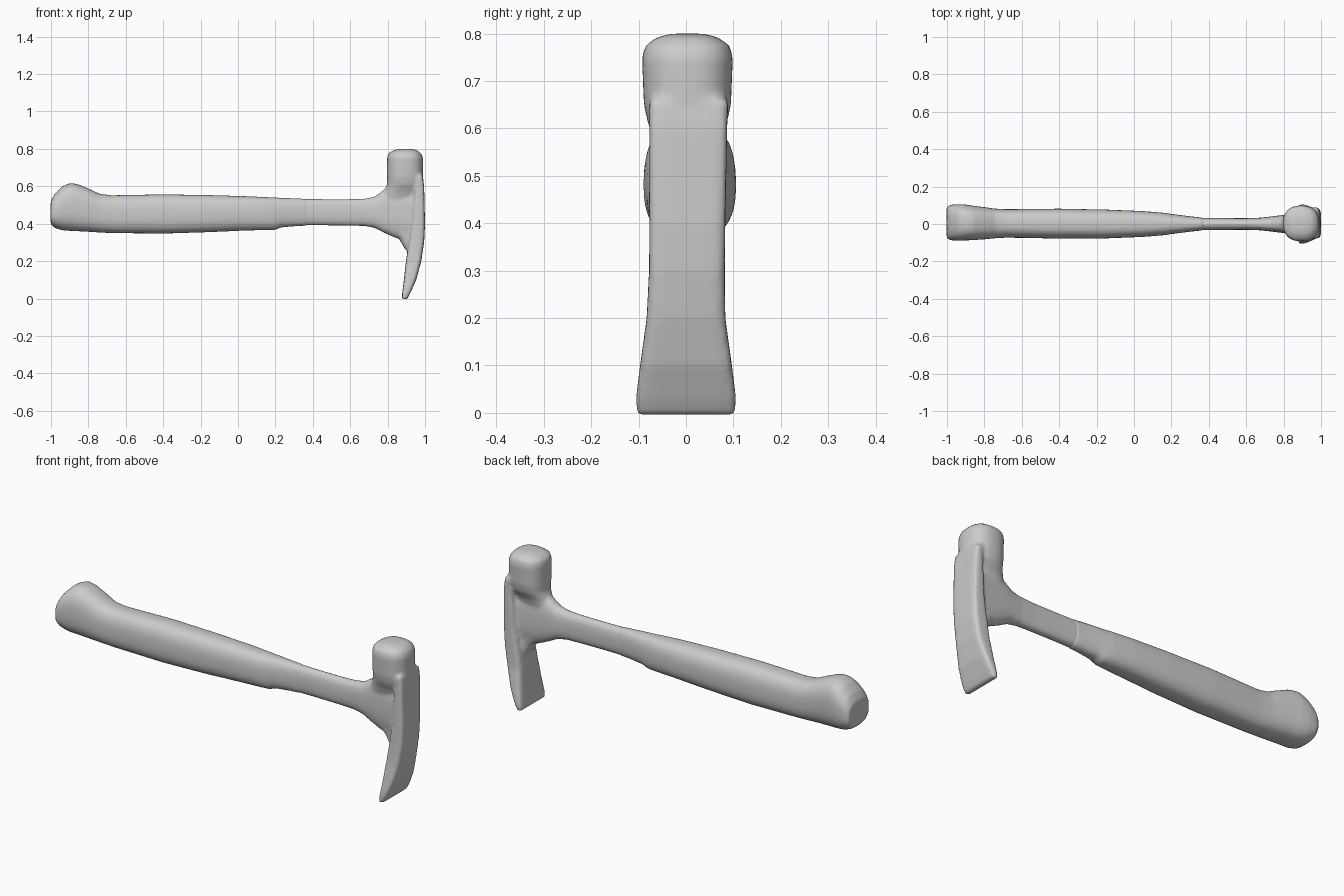
import bpy, bmesh, math

N = 40


def oval(a, b, power):
    """Points of a superellipse with half sizes a, b."""
    pts = []
    for i in range(N):
        t = 2 * math.pi * i / N
        c, s = math.cos(t), math.sin(t)
        pts.append((a * math.copysign(abs(c) ** (2 / power), c),
                    b * math.copysign(abs(s) ** (2 / power), s)))
    return pts


def loft(bm, sections, axis, power):
    """Skin sections (position, low, high, half width, y offset) along x or z."""
    rings = []
    for pos, lo, hi, hw, y in sections:
        mid, half = (lo + hi) / 2, (hi - lo) / 2
        ring = []
        for u, v in oval(half, hw, power):
            co = (pos, v + y, mid + u) if axis == 'X' else (mid + u, v + y, pos)
            ring.append(bm.verts.new(co))
        rings.append(ring)
    faces = [bm.faces.new(rings[0]), bm.faces.new(rings[-1][::-1])]
    for r0, r1 in zip(rings, rings[1:]):
        for i in range(N):
            j = (i + 1) % N
            faces.append(bm.faces.new((r0[i], r1[i], r1[j], r0[j])))
    bmesh.ops.recalc_face_normals(bm, faces=faces)


def finish(bm, name):
    """Fuse overlapping lofts into one softly blended smooth surface."""
    me = bpy.data.meshes.new(name)
    bm.to_mesh(me)
    bm.free()
    ob = bpy.data.objects.new(name, me)
    bpy.context.collection.objects.link(ob)
    m = ob.modifiers.new("fuse", 'REMESH')
    m.mode = 'VOXEL'
    m.voxel_size = 0.009
    m.use_smooth_shade = True
    s = ob.modifiers.new("blend", 'SMOOTH')
    s.factor = 0.5
    s.iterations = 4


# Grip: flared butt, long swell, taper to the shaft
bm = bmesh.new()
loft(bm, [
    (-1.003, .42, .49, .06, .008),
    (-1.0, .395, .525, .085, .008),
    (-.98, .378, .56, .095, .008),
    (-.94, .365, .60, .098, .008),
    (-.90, .362, .617, .096, .008),
    (-.86, .36, .613, .092, .006),
    (-.80, .357, .588, .086, .004),
    (-.74, .353, .56, .079, .003),
    (-.68, .35, .552, .076, .003),
    (-.40, .347, .557, .080, .002),
    (-.15, .355, .553, .077, 0),
    (.05, .364, .547, .069, 0),
    (.16, .366, .542, .060, 0),
    (.20, .367, .54, .054, 0),
    (.23, .38, .539, .050, 0),
    (.30, .386, .536, .041, 0),
    (.37, .389, .533, .034, 0),
], 'X', 2.6)
finish(bm, "grip")

# Head: shaft, poll with web, and blade
bm = bmesh.new()
loft(bm, [
    (.34, .391, .532, .034, 0),
    (.45, .391, .531, .032, 0),
    (.60, .389, .531, .031, 0),
    (.68, .387, .534, .034, 0),
    (.73, .378, .545, .040, 0),
    (.78, .352, .58, .046, 0),
    (.84, .325, .60, .052, 0),
    (.95, .30, .61, .062, 0),
], 'X', 2.6)
loft(bm, [
    (.80, .86, .93, .035, .003),
    (.792, .83, .96, .065, .003),
    (.775, .803, .98, .089, .003),
    (.75, .797, .99, .096, .003),
    (.65, .797, .99, .092, .003),
    (.61, .797, .99, .083, .003),
    (.57, .78, .985, .062, 0),
    (.53, .76, .98, .050, 0),
    (.42, .76, .98, .046, 0),
    (.37, .80, .98, .046, 0),
    (.32, .86, .98, .046, 0),
    (.26, .895, .97, .046, 0),
], 'Z', 2.4)
loft(bm, [
    (.66, .95, .988, .084, .006),
    (.60, .945, .995, .082, .005),
    (.40, .93, 1.0, .080, .003),
    (.30, .913, .995, .080, .002),
    (.20, .898, .98, .083, 0),
    (.10, .887, .953, .097, 0),
    (.03, .878, .922, .106, 0),
    (-.004, .876, .904, .104, 0),
], 'Z', 6)
finish(bm, "hammer_head")
